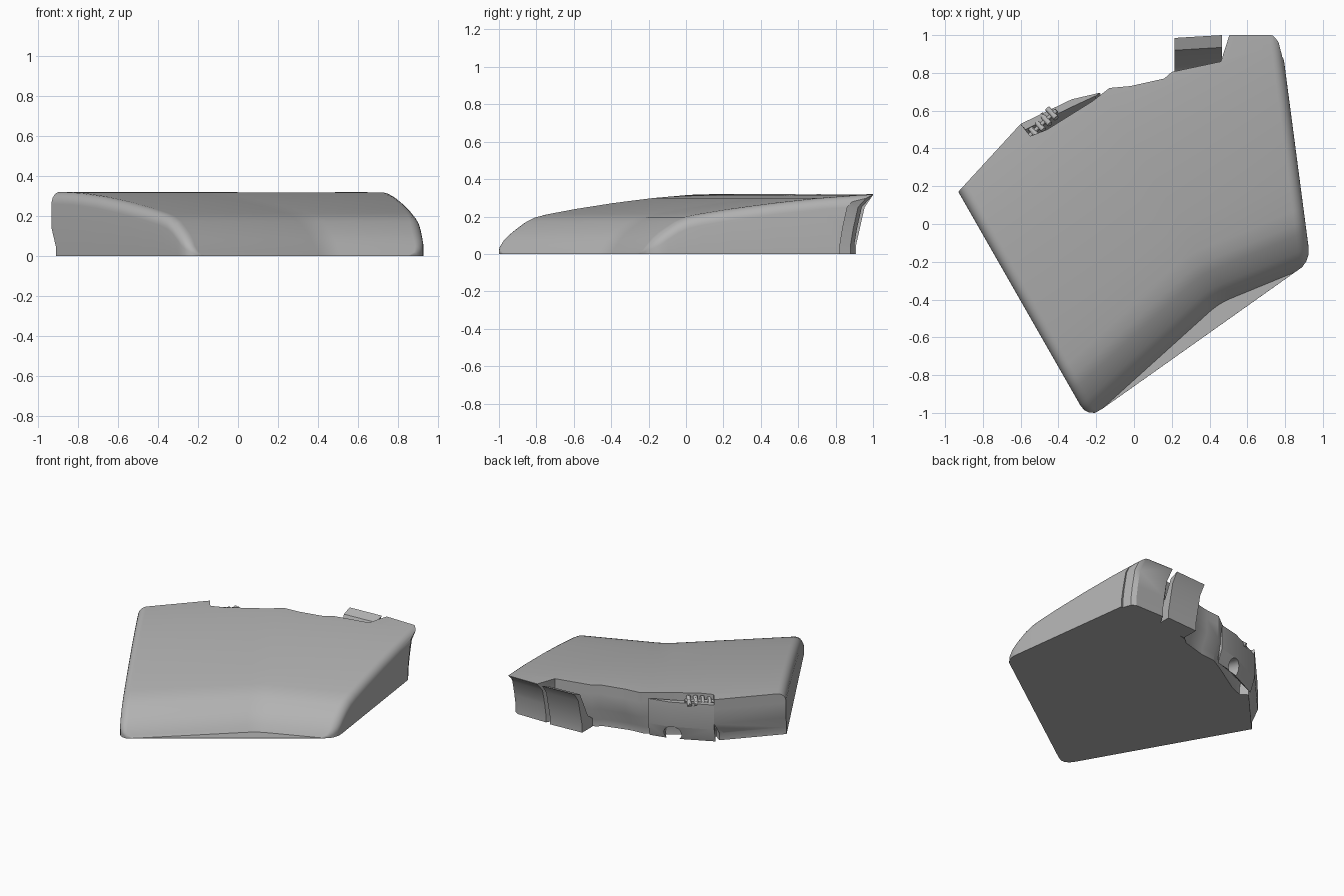
import bpy, bmesh, math
from mathutils import Vector

if "Cube" in bpy.data.objects:
    bpy.data.objects.remove(bpy.data.objects["Cube"])

grey = bpy.data.materials.new("plain grey")
grey.diffuse_color = (0.45, 0.45, 0.45, 1)
grey.use_nodes = True
grey.node_tree.nodes["Principled BSDF"].inputs["Base Color"].default_value = grey.diffuse_color


def make(name, bm):
    bmesh.ops.recalc_face_normals(bm, faces=bm.faces)
    me = bpy.data.meshes.new(name)
    bm.to_mesh(me)
    bm.free()
    ob = bpy.data.objects.new(name, me)
    bpy.context.collection.objects.link(ob)
    me.materials.append(grey)
    return ob


def loft(name, rings):
    """Closed rings of 3D points, skinned and capped."""
    bm = bmesh.new()
    vs = [[bm.verts.new(p) for p in r] for r in rings]
    n = len(rings[0])
    for a, b in zip(vs, vs[1:]):
        for i in range(n):
            j = (i + 1) % n
            bm.faces.new((a[i], a[j], b[j], b[i]))
    caps = [bm.faces.new(vs[0]), bm.faces.new(vs[-1])]
    bmesh.ops.triangulate(bm, faces=caps)
    return make(name, bm)


def rod(name, a, b, r, seg=12):
    a, b = Vector(a), Vector(b)
    bm = bmesh.new()
    bmesh.ops.create_cone(bm, cap_ends=True, segments=seg, radius1=r, radius2=r,
                          depth=(b - a).length)
    q = (b - a).to_track_quat('Z', 'Y')
    for v in bm.verts:
        v.co = q @ v.co + (a + b) / 2
    return make(name, bm)


def cut(ob, tool):
    m = ob.modifiers.new("cut", 'BOOLEAN')
    m.operation = 'DIFFERENCE'
    m.solver = 'EXACT'
    m.object = tool
    bpy.context.view_layer.update()
    dg = bpy.context.evaluated_depsgraph_get()
    me = bpy.data.meshes.new_from_object(ob.evaluated_get(dg))
    ob.modifiers.clear()
    ob.data = me
    bpy.data.objects.remove(tool)


def smooth(ob, deg=30):
    bpy.ops.object.select_all(action='DESELECT')
    ob.select_set(True)
    bpy.context.view_layer.objects.active = ob
    bpy.ops.object.shade_smooth_by_angle(angle=math.radians(deg))


# Main shell: a front profile swept along a bent front edge, rounded at both ends
A, K, C = Vector((-.238, -1.041)), Vector((.45, -.42)), Vector((.937, -.22))
t1, t2 = (K - A).normalized(), (C - K).normalized()
n1, n2 = Vector((-t1.y, t1.x)), Vector((-t2.y, t2.x))
left = (Vector((-.93, .17)) - A).normalized()
right = (Vector((.783, .95)) - C).normalized()
miter = (n1 + n2) / (1 + n1.dot(n2))
profile = [(0, .003), (.01, .02), (.03, .05), (.058, .085), (.09, .113), (.12, .135),
           (.175, .172), (.23, .197), (.3, .213), (.46, .24), (.69, .272), (.92, .298),
           (1.15, .316), (1.3, .32), (1.7, .32)]
R = .09
rings = []
for d, h in profile:
    e = R - math.sqrt(R * R - (R - d) ** 2) if d < R else 0
    f = min(.06, h * .6)
    L = A + left * (d / n1.dot(left)) + t1 * e
    Q = C + right * (d / n2.dot(right)) - t2 * e
    M = K + miter * d
    arc = [(f * (1 - math.cos(a)), h - f * (1 - math.sin(a)))
           for a in (math.pi / 2 * i / 6 for i in range(7))]
    mid = []
    for i in range(7):
        t = i / 6
        mid.append((M - t1 * .07) * (1 - t) ** 2 + M * 2 * t * (1 - t) + (M + t2 * .07) * t * t)
    ring = [(L.x, L.y, 0)]
    ring += [(*(L + t1 * u), z) for u, z in arc]
    ring += [(*p, h) for p in mid]
    ring += [(*(Q - t2 * u), z) for u, z in reversed(arc)]
    ring += [(Q.x, Q.y, 0)]
    ring += [(*p, 0) for p in reversed(mid)]
    rings.append(ring)
body = loft("shell_body", rings)

# Back edge outline (x, y, undercut depth), trimmed with an undercut wall
back = [(-1.5, -.45, .06), (-.6, .53, .06), (-.55, .465, .03), (-.46, .5, .03),
        (-.22, .65, .03), (-.13, .72, .05), (-.02, .73, .05), (.16, .77, .04),
        (.2, .805, .04), (.46, .86, .04), (.505, 1, .1), (.735, 1, .1),
        (.765, .98, .1), (.785, .92, .1), (1.5, 1.1, .1), (1.5, 2, 0), (-1.5, 2, 0)]
levels = [(-.1, 1, 1), (.05, 1, 1), (.14, .85, 0), (.25, .6, 0), (.317, 0, 0), (.5, 0, 0)]
cut(body, loft("back_cutter", [
    [(x, y - k * (tab if k == .1 else wall), z) for x, y, k in back]
    for z, tab, wall in levels]))

# Round recess in the underside
cut(body, rod("recess_cutter", (-.44, .43, -.1), (-.44, .43, .1), .18, 40))
smooth(body)

# Left bracket: outer wall with a flat rim and a sloped inner face
outer = [(-.6, .53), (-.33, .66), (-.18, .695)]
rim = [(-.575, .5), (-.34, .615), (-.2, .68)]
inner = [(-.55, .44), (-.44, .48), (-.2, .63)]
bracket = loft("side_bracket", [
    [(o[0] + .01, o[1] - .03, 0), (o[0], o[1], .1), (o[0], o[1], .28),
     (r[0], r[1], .28), (i[0], i[1], .14), (i[0], i[1], .1)]
    for o, r, i in zip(outer, rim, inner)])
cut(bracket, rod("arch_cutter", (-.38, .75, .04), (-.31, .57, .04), .06, 24))
smooth(bracket)

# Right clip: an overhanging lip in front of the back wall
lip = [(.78, 0), (.78, .06), (.835, .1), (.925, .29), (.99, .315), (.945, .25), (.9, .05), (.9, 0)]
clip = loft("clip_lip", [[(x, y + s, z) for y, z in lip]
                         for x, s in ((.215, -.005), (.465, .01))])
smooth(clip)

# Hinge pin with small knobs beside the bracket
a, b = Vector((-.41, .6, .29)), Vector((-.555, .465, .27))
smooth(rod("hinge_pin", a, b, .012))
for i in range(4):
    p = a.lerp(b, .15 + .23 * i)
    smooth(rod("hinge_knob", p - Vector((.025, -.03, .02)), p + Vector((.02, -.02, .02)), .015))
